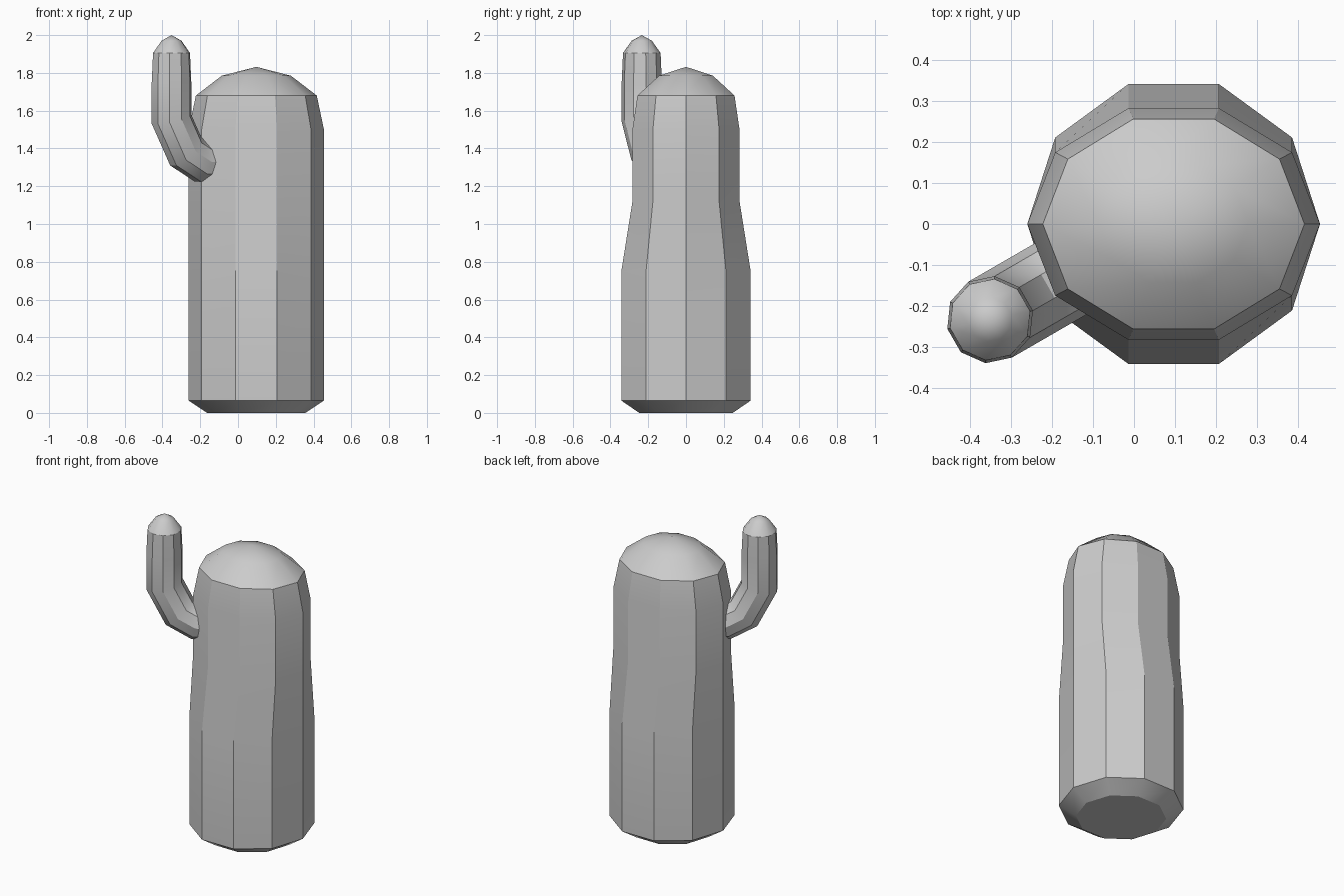
import bpy, bmesh
from math import radians, sin, cos, pi
from mathutils import Vector, Matrix

if "Cube" in bpy.data.objects:
    bpy.data.objects.remove(bpy.data.objects["Cube"])

SIDES = 10


def skin(name, rings, apex):
    """Bridge rings, close the first with a flat cap and the last with a fan."""
    bm = bmesh.new()
    loops = [[bm.verts.new(p) for p in ring] for ring in rings]
    tip = bm.verts.new(apex)
    bm.faces.new(loops[0])
    for i in range(SIDES):
        j = (i + 1) % SIDES
        for a, b in zip(loops, loops[1:]):
            bm.faces.new((a[i], a[j], b[j], b[i]))
        bm.faces.new((loops[-1][i], loops[-1][j], tip))
    bmesh.ops.recalc_face_normals(bm, faces=bm.faces)
    mesh = bpy.data.meshes.new(name)
    bm.to_mesh(mesh)
    bm.free()
    obj = bpy.data.objects.new(name, mesh)
    bpy.context.collection.objects.link(obj)
    bpy.ops.object.select_all(action='DESELECT')
    obj.select_set(True)
    bpy.context.view_layer.objects.active = obj
    bpy.ops.object.shade_smooth_by_angle(angle=radians(30))
    return obj


# Trunk: ten-sided column, flattened front to back above the waist (z, rx, ry)
CX = 0.097
profile = [(0, 0.26, 0.26), (0.065, 0.358, 0.36), (0.75, 0.358, 0.36),
           (1.12, 0.358, 0.298), (1.5, 0.358, 0.298), (1.68, 0.32, 0.27),
           (1.785, 0.183, 0.15)]
angles = [2 * pi * i / SIDES for i in range(SIDES)]
skin("trunk", [[(CX + rx * cos(a), ry * sin(a), z) for a in angles]
               for z, rx, ry in profile], (CX, 0, 1.832))

# Arm: mitred elbow swept in a vertical plane turned 30 degrees
# (distance toward trunk, z, tilt of the ring plane in degrees, radius)
path = [(0.34, 1.327, 90, 0.107), (0.187, 1.327, 75, 0.107),
        (0.087, 1.384, 44, 0.107), (0, 1.555, 13.5, 0.107),
        (0, 1.75, 0, 0.107), (0, 1.905, 0, 0.1), (0, 1.97, 0, 0.054)]
miter = [1, cos(radians(15)), cos(radians(16.5)), cos(radians(13.5)), 1, 1, 1]
place = Matrix.Translation((-0.352, -0.234, 0)) @ Matrix.Rotation(radians(30), 4, 'Z')
rings = []
for (u, z, tilt, r), m in zip(path, miter):
    t = radians(tilt)
    ring = []
    for a in angles:
        a += pi / SIDES
        d = r * cos(a) / m
        ring.append(place @ Vector((u + d * cos(t), r * sin(a), z + d * sin(t))))
    rings.append(ring)
skin("arm", rings, place @ Vector((0, 0, 2.0)))
